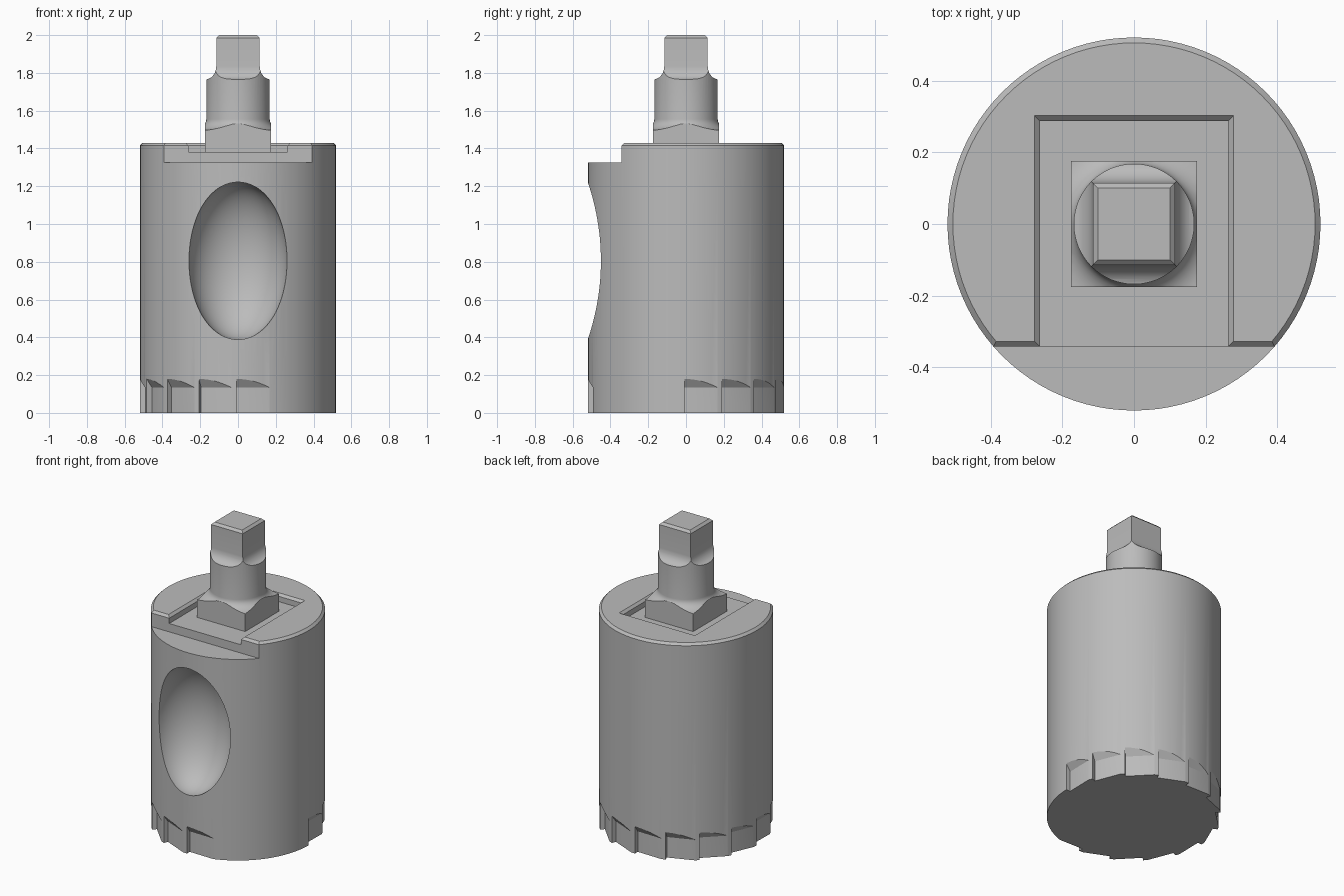
import bpy, bmesh, math
from mathutils import Matrix, Vector

cube = bpy.data.objects.get("Cube")
if cube:
    bpy.data.objects.remove(cube, do_unlink=True)

steel = bpy.data.materials.new("grey_steel")
steel.use_nodes = True
grey = (0.5, 0.5, 0.5, 1)
steel.diffuse_color = grey
for node in steel.node_tree.nodes:
    if node.type == 'BSDF_PRINCIPLED':
        node.inputs["Base Color"].default_value = grey

R = 0.52          # body radius
TOP = 1.43        # body height
CH = 0.015        # edge chamfer


def circle(r, z, n=96):
    return [(r * math.cos(2 * math.pi * i / n), r * math.sin(2 * math.pi * i / n), z)
            for i in range(n)]


def rect(x, y0, y1, z):
    return [(-x, y0, z), (x, y0, z), (x, y1, z), (-x, y1, z)]


def square(h, z):
    return rect(h, -h, h, z)


def add_loft(bm, rings):
    """Skin a stack of equal-length rings and cap both ends."""
    loops = [[bm.verts.new(p) for p in ring] for ring in rings]
    n = len(loops[0])
    faces = [bm.faces.new((a[i], a[(i + 1) % n], b[(i + 1) % n], b[i]))
             for a, b in zip(loops, loops[1:]) for i in range(n)]
    faces += [bm.faces.new(loops[0][::-1]), bm.faces.new(loops[-1])]
    bmesh.ops.recalc_face_normals(bm, faces=faces)


def finish(name, bm):
    mesh = bpy.data.meshes.new(name)
    bm.to_mesh(mesh)
    bm.free()
    mesh.materials.append(steel)
    obj = bpy.data.objects.new(name, mesh)
    bpy.context.collection.objects.link(obj)
    return obj


def loft(name, rings):
    bm = bmesh.new()
    add_loft(bm, rings)
    return finish(name, bm)


def boolean(obj, cutter, operation='DIFFERENCE'):
    mod = obj.modifiers.new("cut", 'BOOLEAN')
    mod.operation, mod.object, mod.solver = operation, cutter, 'EXACT'
    bpy.context.view_layer.objects.active = obj
    bpy.ops.object.modifier_apply(modifier=mod.name)
    bpy.data.objects.remove(cutter, do_unlink=True)


def smooth(obj):
    bpy.ops.object.select_all(action='DESELECT')
    obj.select_set(True)
    bpy.context.view_layer.objects.active = obj
    bpy.ops.object.shade_smooth_by_angle(angle=math.radians(28))


# Cylindrical body with a chamfered top rim
body = loft("body", [circle(R, 0), circle(R, TOP - CH), circle(R - CH, TOP)])

# Lowered ledge across the front of the top
ledge = [(-0.8, 1.325), (-0.342, 1.325), (-0.342, TOP - CH),
         (-0.342 + 2 * CH, TOP + CH), (-0.8, TOP + CH)]
boolean(body, loft("ledge_cutter", [[(x, y, z) for y, z in ledge] for x in (-0.8, 0.8)]))

# Shallow recess around the shank, open to the front
boolean(body, loft("recess_cutter", [
    rect(0.262, -0.8, 0.287, 1.38),
    rect(0.262, -0.8, 0.287, TOP - CH),
    rect(0.262 + 2 * CH, -0.8, 0.287 + 2 * CH, TOP + CH)]))

# Oval hollow in the front
bm = bmesh.new()
bmesh.ops.create_uvsphere(
    bm, u_segments=64, v_segments=40, radius=1,
    matrix=Matrix.Translation((0, -0.5, 0.805)) @ Matrix.Diagonal((0.265, 0.25, 0.418, 1)))
boolean(body, finish("hollow_cutter", bm))

# Ratchet teeth round the foot, leaving a plain stretch at the front left
bm = bmesh.new()
notch = [(0.49, -0.1), (0.49, 0.135), (0.59, 0.285), (0.59, -0.1)]
for k in range(13):
    a = math.radians(-1 + 22.5 * k)
    out = Vector((math.cos(a), math.sin(a), 0))
    along = Vector((-math.sin(a), math.cos(a), 0))
    add_loft(bm, [[out * r + along * t + Vector((0, 0, z)) for r, z in notch]
                  for t in (0, 0.188)])
boolean(body, finish("teeth_cutter", bm))
smooth(body)


def fillet(wide, narrow, low, high, steps=8):
    """Concave quarter curve running from a wide low end to a narrow high end."""
    angles = [math.pi / 2 * i / steps for i in range(steps + 1)]
    return [(wide - (wide - narrow) * math.sin(t), high - (high - low) * math.cos(t))
            for t in angles]


# Shank: a square bar turned down to a round neck, with a smaller square drive on top
bar = ([(0.175, 1.37)] + fillet(0.175, 0.115, 1.765, 1.835)
       + [(0.115, 2 - CH), (0.115 - CH, 2)])
turning = [(0.28, 1.3)] + fillet(0.25, 0.168, 1.497, 1.555) + [(0.168, 2.1)]
shank = loft("shank", [square(h, z) for h, z in bar])
boolean(shank, loft("turning_cutter", [circle(r, z, 64) for r, z in turning]), 'INTERSECT')
smooth(shank)
